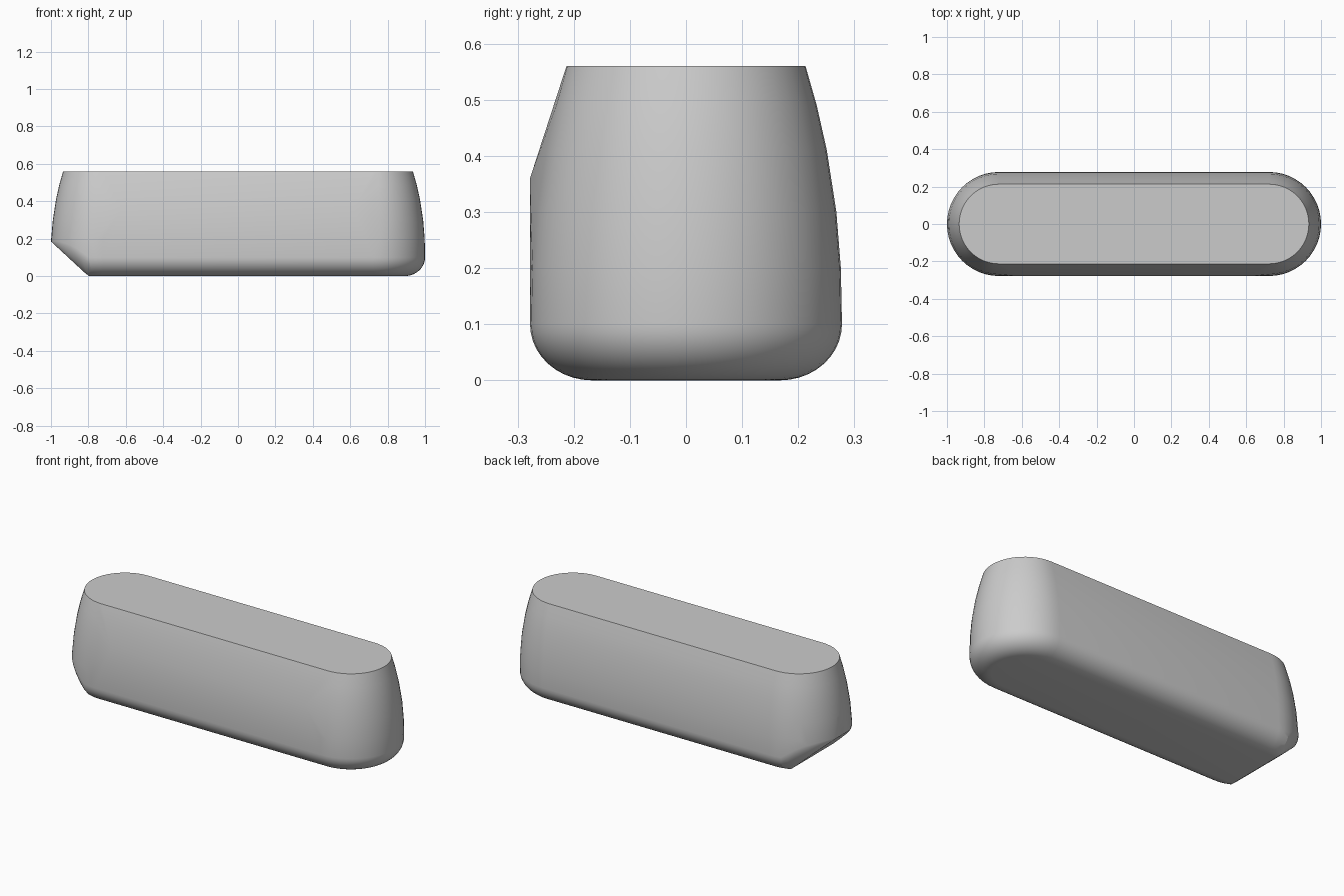
import bpy, bmesh, math

cube = bpy.data.objects.get("Cube")
if cube:
    bpy.data.objects.remove(cube, do_unlink=True)

R = 0.278              # radius of the rounded ends
HALF = 1.0 - R         # half length of the straight sides
FILLET_IN, FILLET_UP = 0.11, 0.10
SEGMENTS = 24


def stadium():
    """Unit outline: end centre x and direction for each point."""
    for side in (1, -1):
        for i in range(SEGMENTS + 1):
            a = math.pi * (i / SEGMENTS - 0.5)
            yield side * HALF, side * math.cos(a), side * math.sin(a)


bm = bmesh.new()

# Upper wall: outline tapering towards the flat top
for z, r in [(0.2, 0.276), (0.3, 0.268), (0.41, 0.251), (0.49, 0.233), (0.56, 0.213)]:
    for cx, dx, dy in stadium():
        bm.verts.new((cx + r * dx, r * dy, z))

# Lower fillet, rising along the slanted cut under the right end
STEPS = 10
for i in range(STEPS + 1):
    a = math.pi / 2 * i / STEPS
    for cx, dx, dy in stadium():
        t = min(1, max(0, (-0.8 - cx - R * dx) / 0.2))
        r = R - FILLET_IN * (1 - math.cos(a)) * (1 - t)
        x = cx + r * dx
        z = FILLET_UP * (1 - math.sin(a)) * (1 - t * t)
        bm.verts.new((x, r * dy, z + max(0, -0.8 - x) * 0.925))

# Flat front panel
for side in (1, -1):
    for x, z in [(0.62, 0.36), (0.72, 0.10)]:
        bm.verts.new((side * x, -R, z))

# Skin the convex body
hull = bmesh.ops.convex_hull(bm, input=bm.verts)
spare = {g for g in hull["geom_interior"] + hull["geom_unused"]
         if isinstance(g, bmesh.types.BMVert)}
bmesh.ops.delete(bm, geom=list(spare), context="VERTS")
bmesh.ops.dissolve_limit(bm, angle_limit=math.radians(0.5),
                         verts=bm.verts, edges=bm.edges)
bmesh.ops.recalc_face_normals(bm, faces=bm.faces)

mesh = bpy.data.meshes.new("body")
bm.to_mesh(mesh)
bm.free()
body = bpy.data.objects.new("body", mesh)
bpy.context.collection.objects.link(body)

# Plain grey finish
grey = bpy.data.materials.new("grey")
grey.use_nodes = True
colour = (0.6, 0.6, 0.6, 1)
grey.diffuse_color = colour
grey.node_tree.nodes["Principled BSDF"].inputs["Base Color"].default_value = colour
mesh.materials.append(grey)

bpy.ops.object.select_all(action="DESELECT")
body.select_set(True)
bpy.context.view_layer.objects.active = body
bpy.ops.object.shade_smooth_by_angle(angle=math.radians(13))
